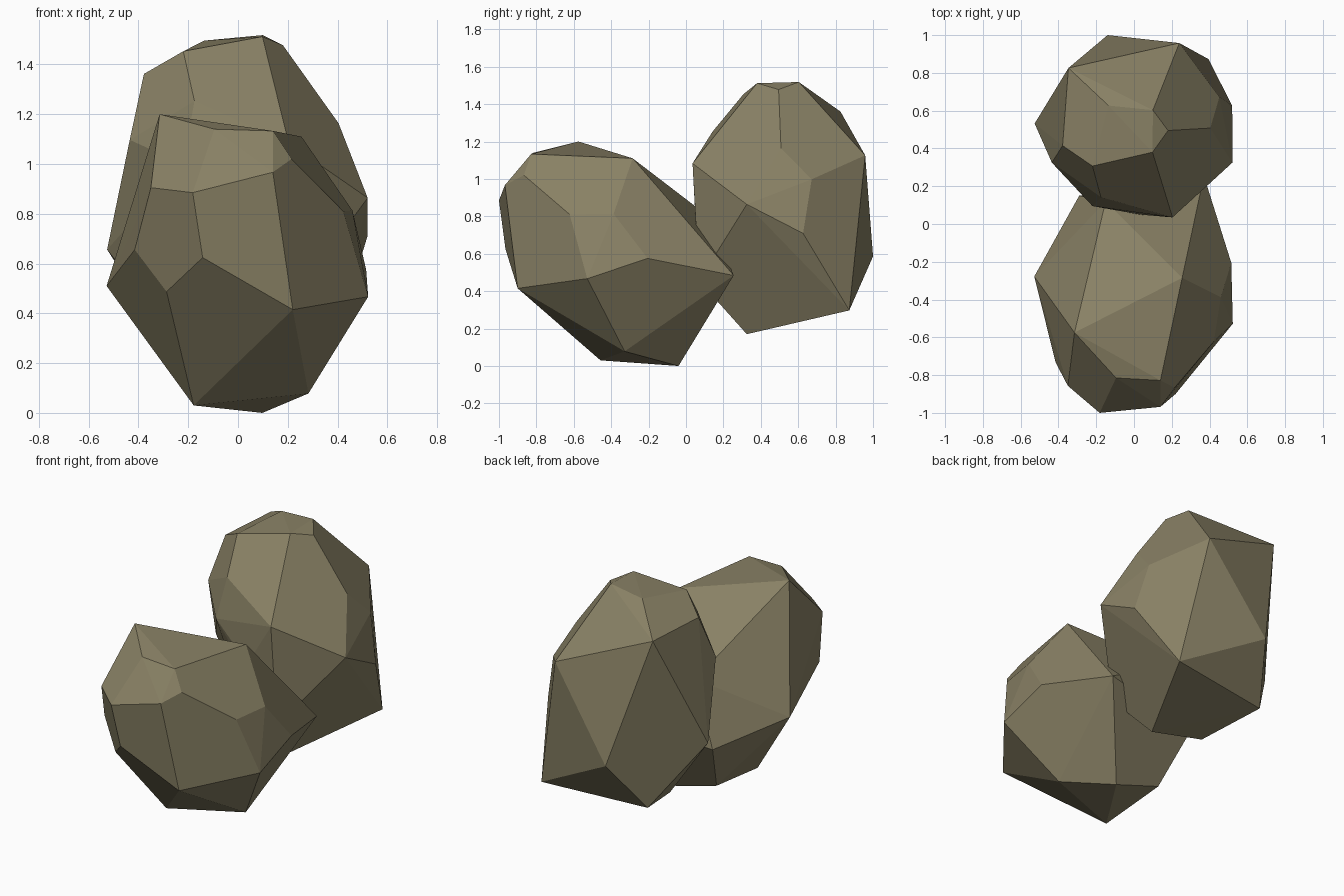
import bpy, bmesh, math

stone = bpy.data.materials.new("stone")
stone.diffuse_color = (0.25, 0.22, 0.13, 1)


def rock(name, corners):
    """Faceted boulder: convex hull of its corners, near-flat facets merged."""
    bm = bmesh.new()
    for c in corners:
        bm.verts.new(c)
    hull = bmesh.ops.convex_hull(bm, input=bm.verts[:])
    loose = [v for v in bm.verts if not v.link_faces]
    bmesh.ops.delete(bm, geom=loose, context='VERTS')
    bmesh.ops.dissolve_limit(bm, angle_limit=math.radians(3),
                             verts=bm.verts[:], edges=bm.edges[:])
    bmesh.ops.recalc_face_normals(bm, faces=bm.faces[:])
    me = bpy.data.meshes.new(name)
    bm.to_mesh(me)
    bm.free()
    me.materials.append(stone)
    ob = bpy.data.objects.new(name, me)
    bpy.context.collection.objects.link(ob)
    return ob


# Front boulder: crown, waist, underside, then the end buried in the back boulder
rock("front_boulder", [
    (-.315, -.575, 1.2), (-.095, -.815, 1.14), (.14, -.828, 1.133), (.255, -.285, 1.11),
    (.215, -.867, 1.02), (.14, -.968, .967), (-.182, -1, .885), (-.35, -.857, .905),
    (.423, -.622, .81), (.46, -.387, .813), (.523, -.528, .467), (.515, -.205, .575),
    (.22, -.9, .415), (-.142, -.965, .624), (-.287, -.806, .487), (-.415, -.733, .656),
    (-.528, -.278, .51),
    (.283, -.328, .078), (.098, -.04, 0), (-.178, -.457, .03), (-.198, -.021, .089),
    (.37, .255, .484), (-.15, .12, .8), (-.29, .15, .405),
])

# Back boulder: crown, shoulders, waist, then underside
rock("back_boulder", [
    (.098, .38, 1.512), (.18, .495, 1.478), (.1, .603, 1.518), (-.135, .627, 1.496),
    (-.22, .307, 1.453), (-.347, .826, 1.36), (-.378, .415, 1.362),
    (-.175, .142, 1.253), (.404, .508, 1.164), (.24, .958, 1.126), (-.435, .325, 1.097),
    (.204, .035, 1.083), (.452, .672, .998), (-.22, .095, 1.0),
    (.521, .325, .864), (.03, .05, .8), (.52, .626, .709), (-.526, .532, .656),
    (-.14, 1, .586),
    (.22, .07, .455), (.394, .873, .297), (-.28, .78, .278), (-.168, .4, .2),
    (.14, .325, .17),
])
